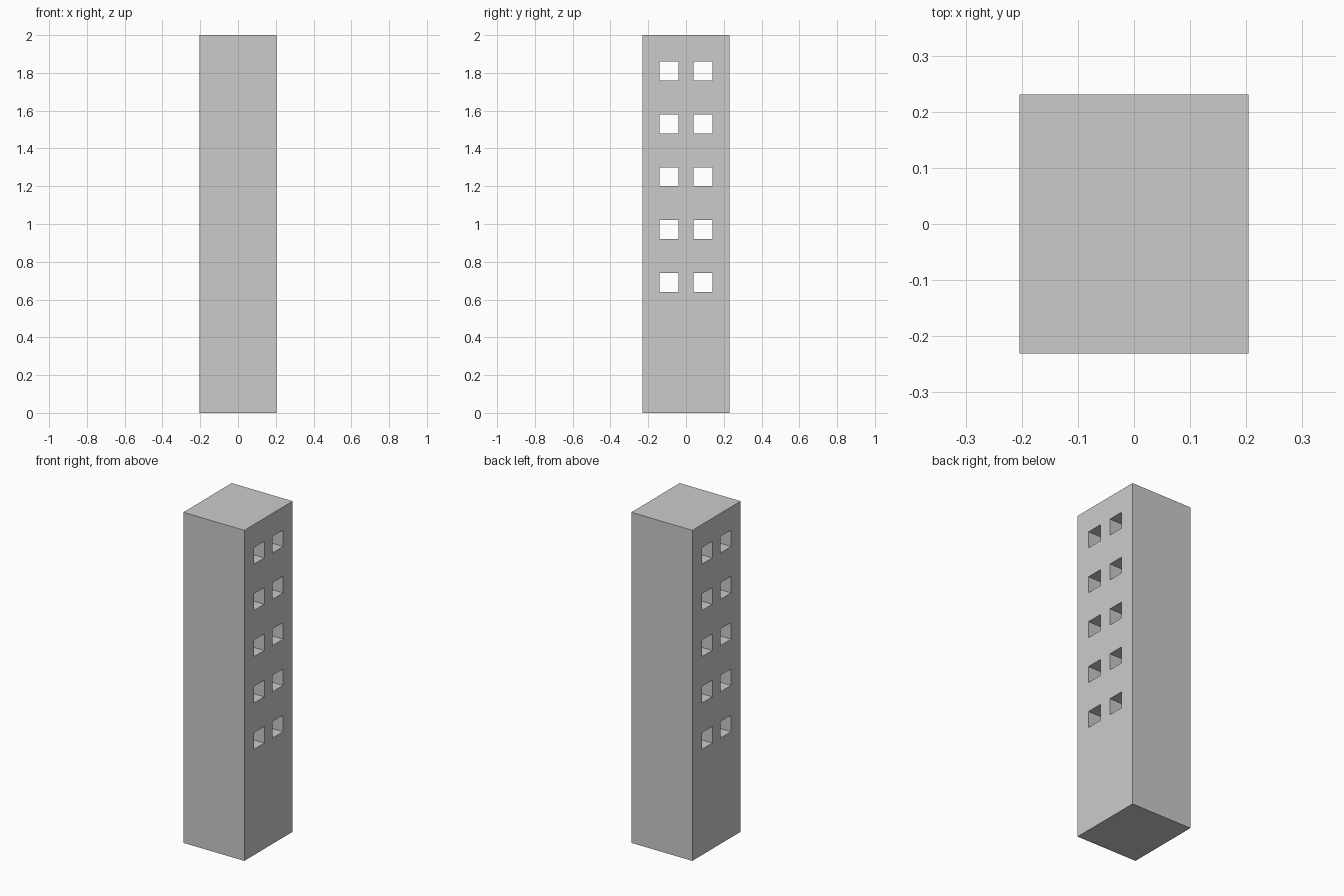
import bpy, bmesh
from mathutils import Matrix

if "Cube" in bpy.data.objects:
    bpy.data.objects.remove(bpy.data.objects["Cube"])

W, D, H = 0.408, 0.462, 2.0      # tower size
HOLE = 0.1                       # square window size
COLUMNS = (-0.09, 0.09)          # window centres along y
ROWS = [0.69 + 0.28 * i for i in range(5)]


def boxes(name, items):
    """One object made of boxes given as (centre, size)."""
    bm = bmesh.new()
    for centre, size in items:
        bmesh.ops.create_cube(
            bm, size=1,
            matrix=Matrix.Translation(centre) @ Matrix.Diagonal((*size, 1)))
    mesh = bpy.data.meshes.new(name)
    bm.to_mesh(mesh)
    bm.free()
    obj = bpy.data.objects.new(name, mesh)
    bpy.context.collection.objects.link(obj)
    return obj


# Solid tower block
tower = boxes("tower", [((0, 0, H / 2), (W, D, H))])

# Window tunnels running right through along x
cutter = boxes("window_cutter", [((0, y, z), (W * 2, HOLE, HOLE))
                                 for y in COLUMNS for z in ROWS])
cutter.hide_render = True

mod = tower.modifiers.new("windows", 'BOOLEAN')
mod.operation = 'DIFFERENCE'
mod.solver = 'EXACT'
mod.object = cutter

# Apply the cut and remove the helper
bpy.context.view_layer.objects.active = tower
tower.select_set(True)
bpy.ops.object.modifier_apply(modifier=mod.name)
bpy.data.objects.remove(cutter)
